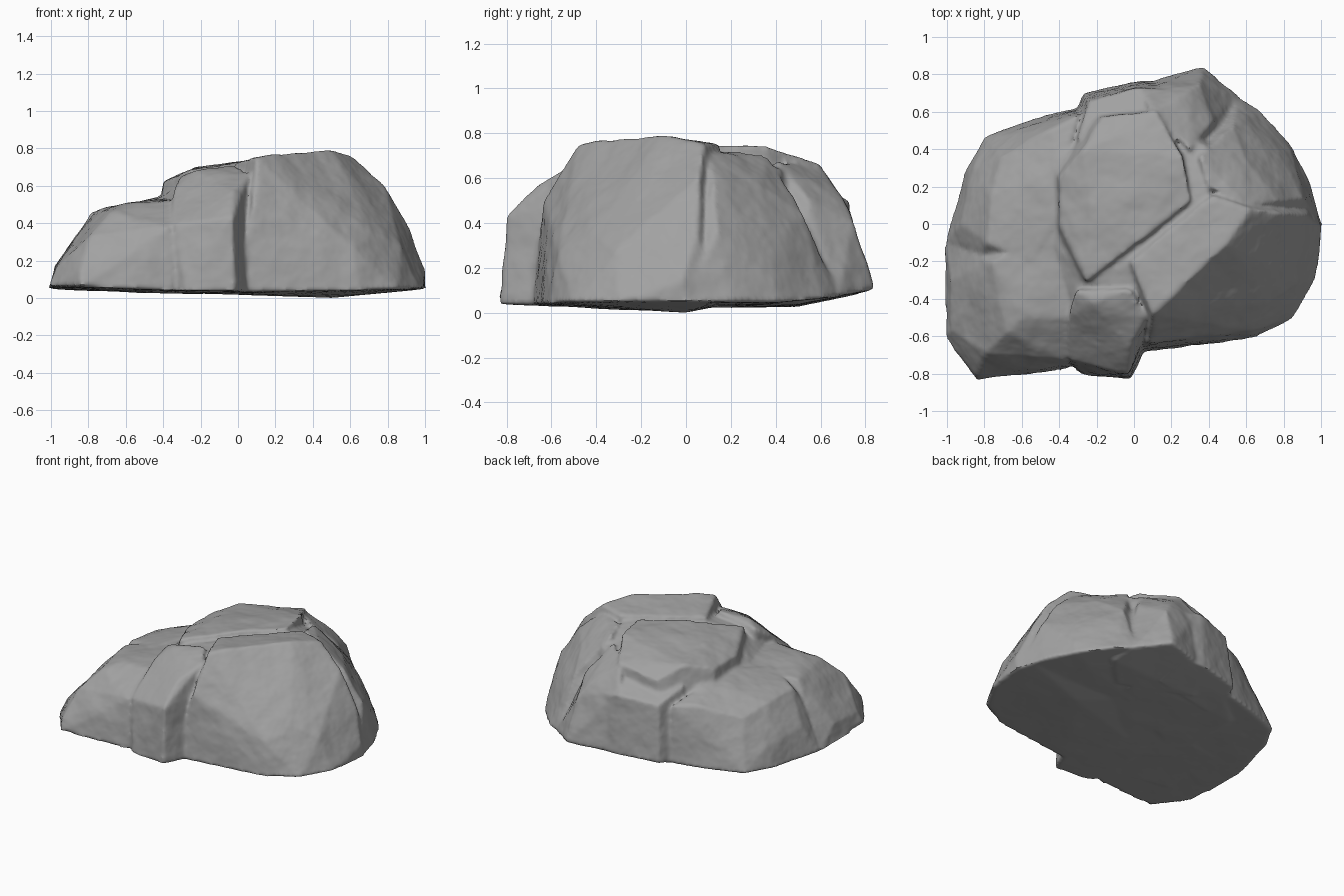
import bpy
import bmesh
from mathutils import noise

cube = bpy.data.objects.get("Cube")
if cube:
    bpy.data.objects.remove(cube, do_unlink=True)

stone = bpy.data.materials.new("stone grey")
stone.use_nodes = True
stone_colour = (.36, .36, .36, 1)
stone.diffuse_color = stone_colour
stone.node_tree.nodes["Principled BSDF"].inputs["Base Color"].default_value = stone_colour
stone.node_tree.nodes["Principled BSDF"].inputs["Roughness"].default_value = .9

rock_bm = bmesh.new()


def underside(x, y):
    """Height of the shallow bowl underneath, lifting towards the back."""
    return .018 + .03 * (x * x + y * y) + .18 * max(0, y - .5)


def chunk(base, crown):
    """Add one angular boulder: the convex hull of a ground outline and upper corners."""
    piece = bmesh.new()
    for x, y in base:
        piece.verts.new((x, y, underside(x, y)))
    for corner in crown:
        piece.verts.new(corner)
    hull = bmesh.ops.convex_hull(piece, input=piece.verts)
    loose = {v for v in hull["geom_interior"] + hull["geom_unused"]
             if isinstance(v, bmesh.types.BMVert)}
    bmesh.ops.delete(piece, geom=list(loose), context='VERTS')
    bmesh.ops.recalc_face_normals(piece, faces=piece.faces)
    mesh = bpy.data.meshes.new("chunk")
    piece.to_mesh(mesh)
    piece.free()
    rock_bm.from_mesh(mesh)
    bpy.data.meshes.remove(mesh)


# Solid core that closes the joints between the outer chunks
chunk([(-.75, -.55), (-.1, -.65), (.65, -.4), (.7, .35), (.3, .65), (-.1, .6), (-.7, .3), (0, 0)],
      [(-.45, -.1, .52), (-.34, -.52, .5), (-.05, -.47, .65), (-.22, -.28, .65), (.05, -.2, .7),
       (.4, .1, .73), (.38, .42, .64), (0, .5, .63), (-.4, .35, .52)])

# Tall front block with a steep diagonal face
chunk([(0, -.69), (.65, -.61), (.85, -.51), (.97, -.3), (1.01, 0), (.96, .12), (.3, .12), (-.1, -.2)],
      [(.5, 0, 0), (.08, -.63, .5), (.2, -.52, .5), (.62, -.57, .26), (.72, -.42, .35),
       (.1, -.48, .75), (.5, -.1, .795), (.62, .08, .75), (.42, .15, .75), (-.02, -.2, .72),
       (.78, .06, .6), (.92, .05, .36), (.87, -.31, .28), (1.005, -.02, .14)])

# Back right shoulder
chunk([(1.01, 0), (.95, .2), (.85, .41), (.68, .61), (.55, .68), (.2, .2)],
      [(.6, .1, .7), (.77, .12, .57), (.9, .14, .36), (.4, .2, .72), (.35, .36, .7),
       (.6, .34, .56), (.53, .53, .44), (.77, .38, .3), (.84, .39, .14)])

# Back prong
chunk([(.37, .84), (.56, .68), (.05, .75), (-.1, .5), (.4, .3), (.6, .5)],
      [(.35, .75, .4), (.28, .7, .5), (.1, .6, .65), (.05, .7, .5), (.3, .4, .68), (.42, .55, .5)])

# Rear ledge
chunk([(-.3, .63), (-.27, .7), (.04, .77), (.2, .76), (.2, .5), (-.3, .4)],
      [(-.24, .66, .47), (.03, .73, .5), (.18, .72, .46), (.1, .5, .62), (-.3, .45, .55)])

# Central plateau
chunk([(-.25, .6), (.1, .65), (.3, .4), (.3, 0), (-.2, -.4), (-.5, -.2), (-.5, .4)],
      [(-.39, -.02, .62), (-.4, .24, .62), (-.27, .4, .67), (-.17, .58, .6), (.12, .6, .66),
       (.26, .36, .745), (.3, .12, .745), (.02, -.1, .73), (-.25, -.3, .68), (-.22, .1, .7)])

# Left ledge
chunk([(-1.01, -.1), (-.92, .08), (-.91, .28), (-.8, .47), (-.55, .56), (-.3, .62), (-.2, 0), (-.9, -.4)],
      [(-.93, 0, .24), (-.79, -.1, .46), (-.77, .15, .44), (-.71, .36, .39), (-.45, .5, .46),
       (-.3, .58, .45), (-.38, .3, .54), (-.42, 0, .54), (-.55, -.2, .51), (-.86, .3, .2)])

# Low front left block
chunk([(-1.01, -.1), (-1.01, -.6), (-.84, -.83), (-.35, -.78), (-.2, -.3), (-.5, 0)],
      [(-.98, -.3, .17), (-.98, -.57, .16), (-.84, -.8, .14), (-.79, -.69, .34), (-.68, -.58, .46),
       (-.36, -.73, .38), (-.34, -.5, .52), (-.6, -.5, .5), (-.76, -.2, .47), (-.42, -.05, .53)])

# Projecting front column
chunk([(-.36, -.74), (-.28, -.81), (-.02, -.83), (.05, -.68), (.1, -.4), (-.3, -.3)],
      [(-.03, -.8, .43), (-.34, -.73, .39), (-.03, -.66, .57), (-.35, -.5, .56), (-.3, -.36, .65),
       (-.22, -.42, .68), (-.02, -.35, .71), (.06, -.5, .66)])

# Fuse the chunks into one weathered skin
mesh = bpy.data.meshes.new("rock")
rock_bm.to_mesh(mesh)
rock_bm.free()
rock = bpy.data.objects.new("rock", mesh)
bpy.context.collection.objects.link(rock)
bpy.context.view_layer.objects.active = rock
rock.select_set(True)
remesh = rock.modifiers.new("fuse", 'REMESH')
remesh.mode = 'VOXEL'
remesh.voxel_size = .014
soften = rock.modifiers.new("soften", 'SMOOTH')
soften.iterations = 3
for modifier in list(rock.modifiers):
    bpy.ops.object.modifier_apply(modifier=modifier.name)


def relief(p):
    """Broad bumps and fine grain."""
    return noise.noise(p * 4) * .009 + noise.fractal(p * 8, 1, 2, 4) * .005


# Weather the surface, leaving the underside calmer
bm = bmesh.new()
bm.from_mesh(rock.data)
bm.normal_update()
moves = [(v, v.normal * relief(v.co) * (.25 if v.normal.z < -.6 else 1)) for v in bm.verts]
for vert, move in moves:
    vert.co += move
bm.to_mesh(rock.data)
bm.free()

rock.data.materials.clear()
rock.data.materials.append(stone)
bpy.ops.object.shade_smooth_by_angle(angle=.9)
